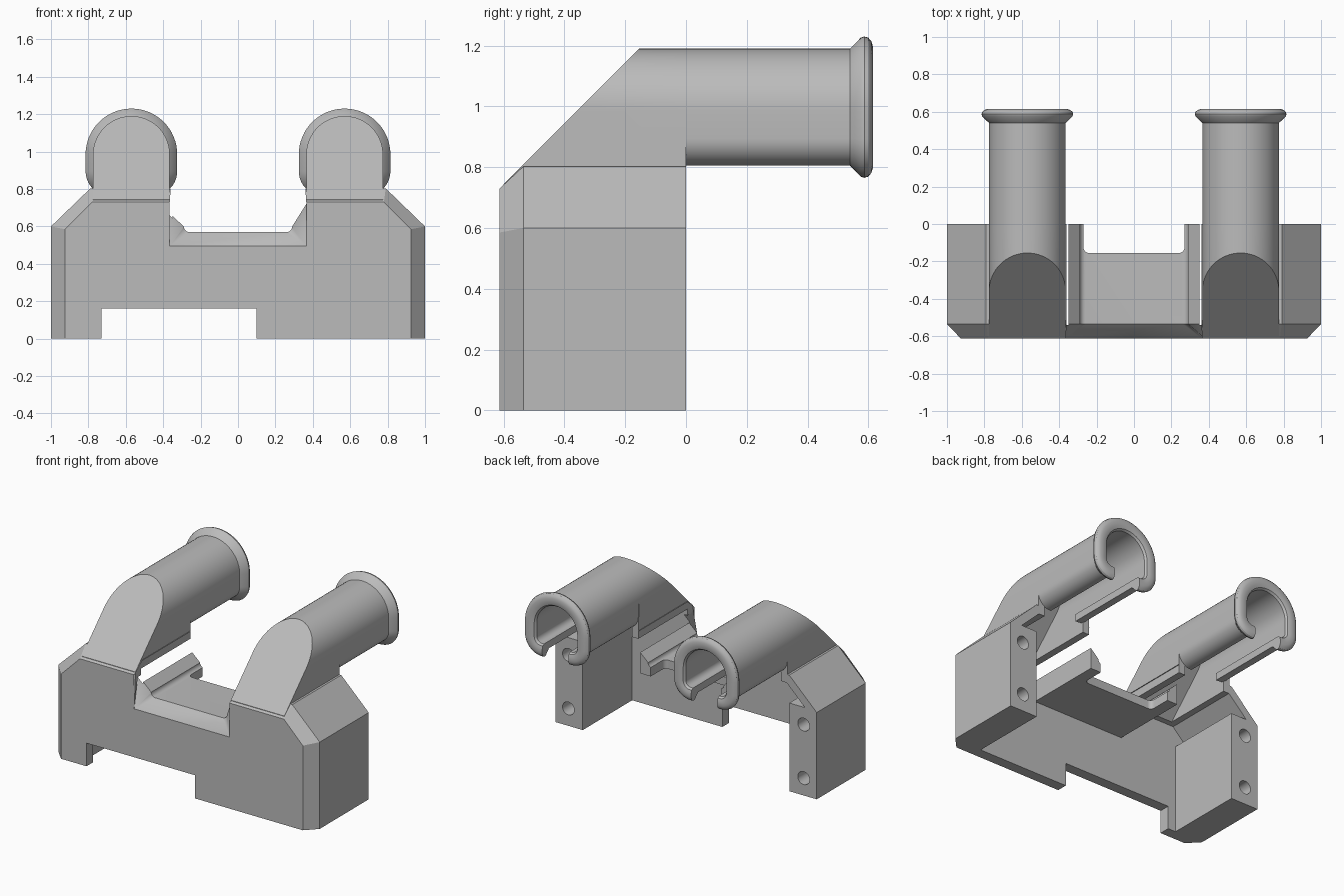
import bpy, bmesh
from math import sin, cos, radians
from mathutils import Vector

default = bpy.data.objects.get("Cube")
if default:
    bpy.data.objects.remove(default)

grey = bpy.data.materials.new("plain grey")
grey.use_nodes = True
COLOUR = (0.5, 0.5, 0.5, 1)
grey.diffuse_color = COLOUR
grey.node_tree.nodes["Principled BSDF"].inputs["Base Color"].default_value = COLOUR

TUBE_X = 0.57      # distance of each tube from the middle
TUBE_Z = 0.985     # centre of the tube's arch
RADIUS = 0.205
WALL = 0.05
CHAMFER = Vector((0, -1, 1)).normalized()


def arc(cx, cz, r, a0, a1, n):
    """Points on an arc, angles in degrees."""
    angles = [radians(a0 + (a1 - a0) * i / n) for i in range(n + 1)]
    return [(cx + r * cos(a), cz + r * sin(a)) for a in angles]


def mirrored(half):
    """Close a right-hand outline with its mirror image."""
    return half + [(-x, z) for x, z in reversed(half)]


def finish(name, bm):
    bmesh.ops.remove_doubles(bm, verts=bm.verts, dist=0.0002)
    bmesh.ops.dissolve_degenerate(bm, edges=bm.edges, dist=0.0001)
    bmesh.ops.recalc_face_normals(bm, faces=bm.faces)
    mesh = bpy.data.meshes.new(name)
    bm.to_mesh(mesh)
    bm.free()
    mesh.materials.append(grey)
    obj = bpy.data.objects.new(name, mesh)
    bpy.context.collection.objects.link(obj)
    return obj


def loft(name, rings, closed=False, clip=None):
    """Skin equal rings of 3D points; clip is an optional sloping cut point."""
    bm = bmesh.new()
    vs = [[bm.verts.new(p) for p in ring] for ring in rings]
    n = len(vs[0])
    for a, b in zip(vs, vs[1:]):
        for i in range(n):
            j = (i + 1) % n
            bm.faces.new((a[i], a[j], b[j], b[i]))
    bm.faces.new(vs[0])
    bm.faces.new(vs[-1])
    if clip:
        geom = bm.verts[:] + bm.edges[:] + bm.faces[:]
        cut = bmesh.ops.bisect_plane(bm, geom=geom, plane_co=clip,
                                     plane_no=CHAMFER, clear_outer=True)
        edges = [e for e in cut["geom_cut"] if isinstance(e, bmesh.types.BMEdge)]
        bmesh.ops.holes_fill(bm, edges=edges, sides=0)
    return finish(name, bm)


def prism(name, outline, y0, y1, clip=None):
    return loft(name, [[(x, y, z) for x, z in outline] for y in (y0, y1)], clip=clip)


def box(name, x0, x1, y0, y1, z0, z1):
    return prism(name, [(x0, z0), (x1, z0), (x1, z1), (x0, z1)], y0, y1)


def combine(target, tool, operation):
    """Apply a boolean and discard the helper."""
    tool.hide_render = True
    mod = target.modifiers.new("join", "BOOLEAN")
    mod.operation = operation
    mod.solver = "EXACT"
    mod.object = tool
    bpy.context.view_layer.objects.active = target
    bpy.ops.object.modifier_apply(modifier=mod.name)
    bpy.data.objects.remove(tool)


def smooth(obj):
    bpy.ops.object.select_all(action="DESELECT")
    obj.select_set(True)
    bpy.context.view_layer.objects.active = obj
    bpy.ops.object.shade_smooth_by_angle(angle=radians(30))


def arch(name, cx, r, bottom, y0, y1, clip):
    outline = [(cx + r, bottom)] + arc(cx, TUBE_Z, r, 0, 180, 32) + [(cx - r, bottom)]
    return prism(name, outline, y0, y1, clip)


# Housing: stepped outline with a chamfer running round the front
shoulder = arc(0.36, 0.73, 0.07, 90, 0, 8)
fillet = arc(0.26, 0.6, 0.03, 0, -90, 6)
fillet = [(0.55 - x, z) for x, z in fillet]
fillet = [(0.29 - (x - 0.26), z) for x, z in fillet]
outer = [(1, 0), (1, 0.6), (0.79, 0.803)] + shoulder + fillet
front = [(0.925, 0), (0.925, 0.585), (0.78, 0.73)]
front += [(0.365, 0.73)] * len(shoulder) + [(0.365, 0.495)] * len(fillet)
rings = [[(x, y, z) for x, z in mirrored(half)]
         for half, y in ((outer, 0), (outer, -0.535), (front, -0.613))]
housing = loft("housing", rings)

# Sloping hoods rise from the housing, in line with the chamfer
for side in (-1, 1):
    hood = arch("hood", side * TUBE_X, RADIUS, 0.7, -0.6, 0, (0, -0.613, 0.732))
    combine(housing, hood, "UNION")

# Hollow the housing from behind and below, leaving solid side legs
cavity = mirrored([(0.79, -0.1), (0.79, 0.61), (0.91, 0.61), (0.77, 0.745),
                   (0.35, 0.745), (0.35, 0.51)])
combine(housing, prism("cavity", cavity, -0.54, 0.1), "DIFFERENCE")
for side in (-1, 1):
    inside = arch("hood_cavity", side * TUBE_X, RADIUS - WALL, 0.65, -0.535, 0.1,
                  (0, -0.613 + 0.05, 0.732 - 0.05))
    combine(housing, inside, "DIFFERENCE")

# Cut back the middle shelf, with rounded corners
shelf = [(0.27, 0.1)] + arc(0.24, -0.125, 0.03, 0, -90, 6)
shelf = mirrored(shelf)
cutter = loft("shelf_cut", [[(x, y, z) for x, y in shelf] for z in (0.4, 0.7)])
combine(housing, cutter, "DIFFERENCE")

# Notch under the front wall
combine(housing, box("notch", -0.73, 0.1, -0.7, -0.5, -0.1, 0.16), "DIFFERENCE")

# Screw holes in the back of the legs
for x in (-0.9, 0.9):
    for z in (0.12, 0.49):
        hole = prism("screw_hole", arc(x, z, 0.045, 0, 345, 23), -0.25, 0.1)
        combine(housing, hole, "DIFFERENCE")
smooth(housing)

# Open-bottomed tubes: wall and rolled rim swept round a C-shaped path
wall = [(-0.005, -WALL), (-0.005, 0), (0.54, 0), (0.575, 0.036), (0.587, 0.04),
        (0.6, 0.036), (0.61, 0.024), (0.615, 0.008), (0.615, -0.02),
        (0.609, -0.04), (0.595, -WALL)]


def c_ring(offset):
    half = [(0.1, 0.805 - offset)]
    half += arc(0.115, 0.895, 0.09 + offset, -90, 0, 10)
    half += arc(0, TUBE_Z, RADIUS + offset, 0, 90, 16)
    return half + [(-x, z) for x, z in reversed(half[:-1])]


for side, name in ((-1, "right_tube"), (1, "left_tube")):
    strips = [[(side * TUBE_X + x, y, z) for x, z in c_ring(o)] for y, o in wall]
    smooth(loft(name, list(zip(*strips))))
